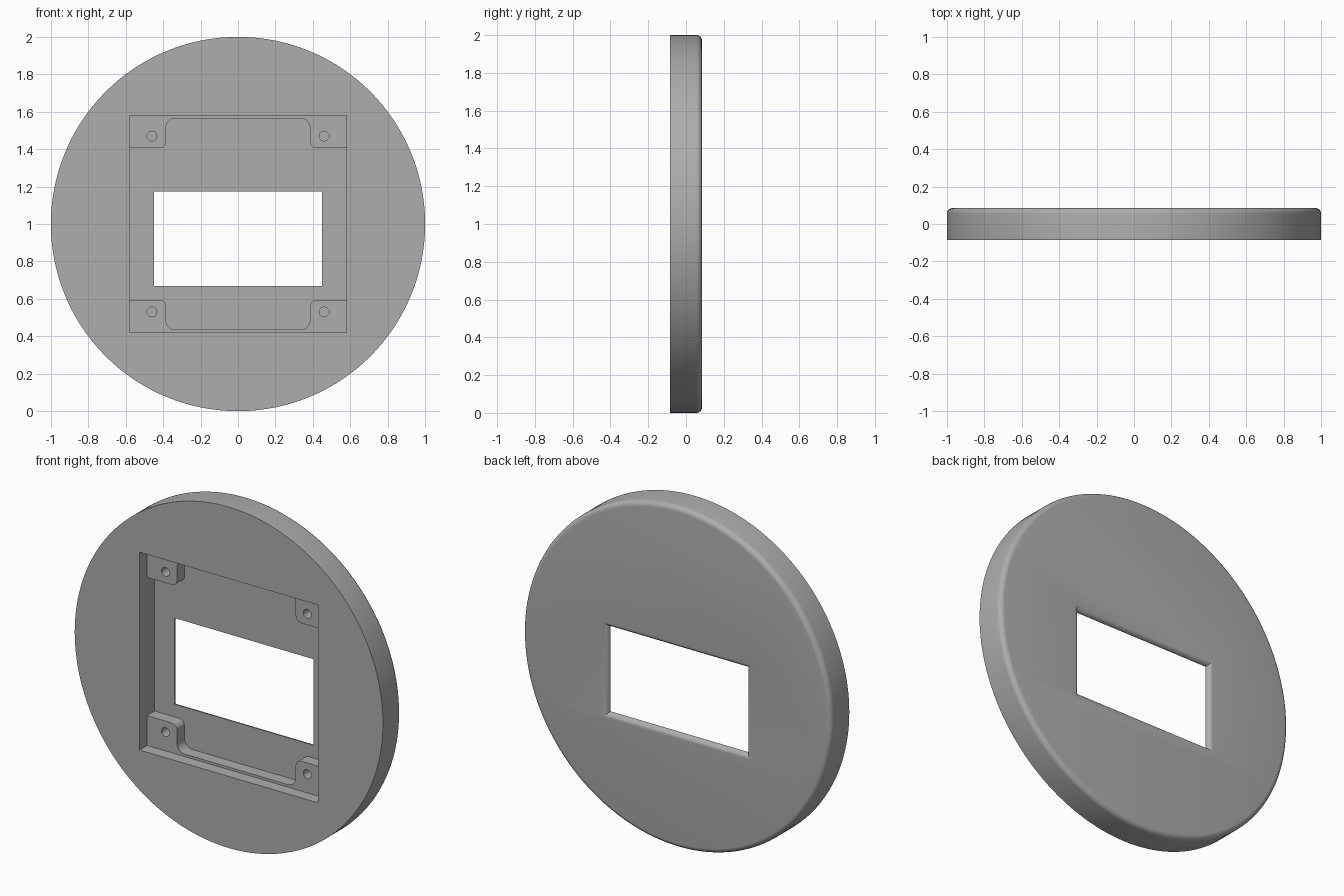
import bpy, bmesh
from math import sin, cos, pi, radians

cube = bpy.data.objects.get("Cube")
if cube:
    bpy.data.objects.remove(cube, do_unlink=True)

grey = bpy.data.materials.new("plain grey")
grey.use_nodes = True
colour = (0.42, 0.42, 0.42, 1)
grey.diffuse_color = colour
grey.node_tree.nodes["Principled BSDF"].inputs["Base Color"].default_value = colour

FRONT, BACK = -0.085, 0.085   # faces of the plate
FLOOR = 0.055                 # bottom of the square pocket
LEDGE = -0.015                # front of the mounting brackets
FILLET = 0.03
CENTRE = 1.0                  # height of the disc centre


def circle(r, n, x=0, z=CENTRE):
    return [(x + r * cos(2 * pi * i / n), z + r * sin(2 * pi * i / n)) for i in range(n)]


def rectangle(x, z0, z1):
    return [(-x, z0), (x, z0), (x, z1), (-x, z1)]


def arc(cx, cz, r, start, end, steps=8):
    angles = [radians(start + (end - start) * i / steps) for i in range(steps + 1)]
    return [(cx + r * cos(a), cz + r * sin(a)) for a in angles]


def loft(name, sections):
    """Closed solid through outlines in xz, each placed at a depth y."""
    bm = bmesh.new()
    rings = [[bm.verts.new((x, y, z)) for x, z in pts] for y, pts in sections]
    n = len(rings[0])
    for a, b in zip(rings, rings[1:]):
        for i in range(n):
            j = (i + 1) % n
            bm.faces.new((a[i], a[j], b[j], b[i]))
    bm.faces.new(rings[0])
    bm.faces.new(rings[-1])
    bmesh.ops.recalc_face_normals(bm, faces=bm.faces)
    mesh = bpy.data.meshes.new(name)
    bm.to_mesh(mesh)
    bm.free()
    mesh.materials.append(grey)
    obj = bpy.data.objects.new(name, mesh)
    bpy.context.collection.objects.link(obj)
    return obj


def activate(obj):
    bpy.ops.object.select_all(action='DESELECT')
    obj.select_set(True)
    bpy.context.view_layer.objects.active = obj


def cut(obj, cutter):
    cutter.hide_render = True
    mod = obj.modifiers.new("cut", 'BOOLEAN')
    mod.operation, mod.solver, mod.object = 'DIFFERENCE', 'EXACT', cutter
    activate(obj)
    bpy.ops.object.modifier_apply(modifier=mod.name)
    bpy.data.objects.remove(cutter, do_unlink=True)


# Quarter-round steps: (depth y, inward offset from the full outline)
fillet = [(BACK - FILLET + FILLET * sin(t), FILLET * (1 - cos(t)))
          for t in [i * pi / 12 for i in range(7)]]

# Round plate with a rounded back rim
plate = loft("round_plate", [(FRONT, circle(1, 160))] +
             [(y, circle(1 - d, 160)) for y, d in fillet])

# Square pocket in the front
cut(plate, loft("pocket_cutter", [(-0.2, rectangle(0.58, 0.42, 1.58)),
                                  (FLOOR, rectangle(0.58, 0.42, 1.58))]))

# Display window, flaring out in a rounded edge at the back
flare = [(y, rectangle(0.45 + d, 0.67 - d, 1.175 + d)) for y, d in fillet]
cut(plate, loft("window_cutter", [(-0.2, flare[0][1])] + flare +
                [(0.2, flare[-1][1])]))

# Mounting brackets: two lugs joined by a thin strip, with rounded corners
half = ([(0.59, 1.59), (0.59, 1.405)] +
        arc(0.42, 1.44, 0.035, 270, 180) +
        arc(0.335, 1.515, 0.05, 0, 90))
outline = half + [(-x, z) for x, z in reversed(half)]
for name, side in (("upper_bracket", 1), ("lower_bracket", -1)):
    pts = [(x, CENTRE + side * (z - CENTRE)) for x, z in outline]
    bracket = loft(name, [(LEDGE, pts), (FLOOR + 0.005, pts)])
    # Blind screw holes
    for x in (-0.46, 0.46):
        hole = circle(0.026, 24, x, CENTRE + side * 0.47)
        cut(bracket, loft("screw_hole_cutter", [(-0.1, hole), (0.045, hole)]))
    activate(bracket)
    bpy.ops.object.shade_smooth_by_angle(angle=radians(30))

activate(plate)
bpy.ops.object.shade_smooth_by_angle(angle=radians(30))
